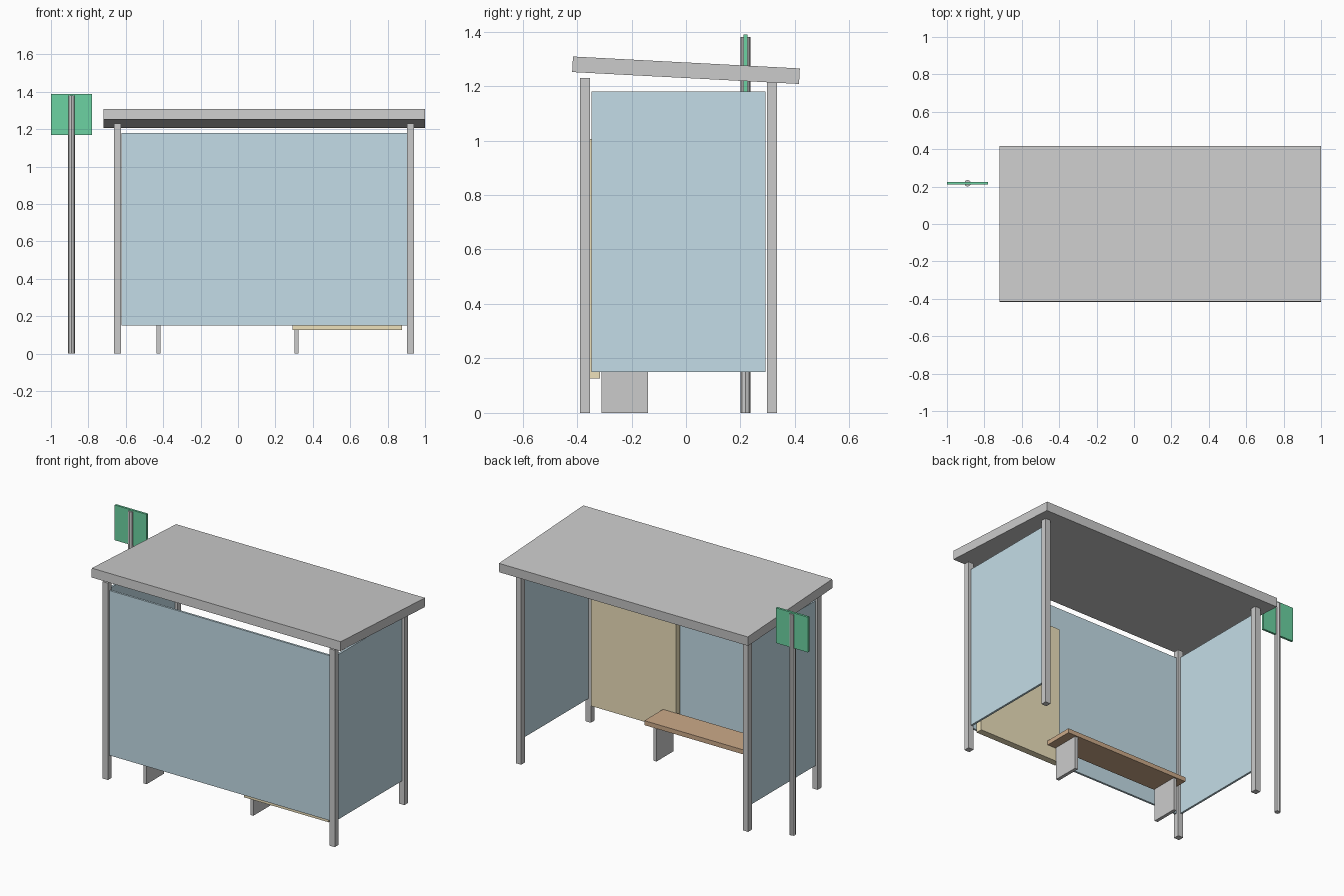
import bpy
from math import radians

if "Cube" in bpy.data.objects:
    bpy.data.objects.remove(bpy.data.objects["Cube"])


def paint(name, rgb):
    m = bpy.data.materials.new(name)
    m.diffuse_color = (*rgb, 1)
    m.use_nodes = True
    m.node_tree.nodes["Principled BSDF"].inputs["Base Color"].default_value = m.diffuse_color
    return m


glass = paint("glass", (0.55, 0.72, 0.80))
tan = paint("tan", (0.85, 0.75, 0.50))
wood = paint("wood", (0.60, 0.40, 0.25))
green = paint("green", (0.15, 0.65, 0.36))


def box(name, center, size, mat=None, tilt=0):
    bpy.ops.mesh.primitive_cube_add(size=1, location=center)
    o = bpy.context.object
    o.name = name
    o.scale = size
    bpy.ops.object.transform_apply(location=False, rotation=False, scale=True)
    o.rotation_euler.x = tilt
    if mat:
        o.data.materials.append(mat)
    return o


CX = 0.14                                   # shelter centre line
SIDES = {"left": -0.645, "right": 0.923}    # post lines in x
ROWS = {"front": -0.371, "back": 0.316}     # post lines in y

# Sloping roof slab
box("roof", (CX, 0, 1.258), (1.72, 0.834, 0.057), tilt=radians(-3))

# Corner posts and side glass
for side, x in SIDES.items():
    for row, y in ROWS.items():
        box(f"{row}_{side}_post", (x, y, 0.615), (0.037, 0.037, 1.23))
    box(f"{side}_glass_panel", (x, -0.0275, 0.665), (0.013, 0.639, 1.03), glass)

# Long glass wall and the notice board on its inside
box("long_glass_panel", (CX, -0.371, 0.665), (1.525, 0.013, 1.03), glass)
box("notice_board", (0.584, -0.337, 0.566), (0.587, 0.042, 0.88), tan)

# Bench
box("bench_seat", (-0.057, -0.225, 0.224), (0.874, 0.187, 0.028), wood)
for side, x in (("left", -0.4255), ("right", 0.3125)):
    box(f"bench_{side}_leg", (x, -0.225, 0.105), (0.021, 0.17, 0.21))

# Stop pole with sign plate
bpy.ops.mesh.primitive_cylinder_add(vertices=8, radius=0.018, depth=1.38,
                                    location=(-0.89, 0.218, 0.69))
bpy.context.object.name = "sign_pole"
box("sign_plate", (-0.89, 0.218, 1.279), (0.22, 0.014, 0.22), green)
